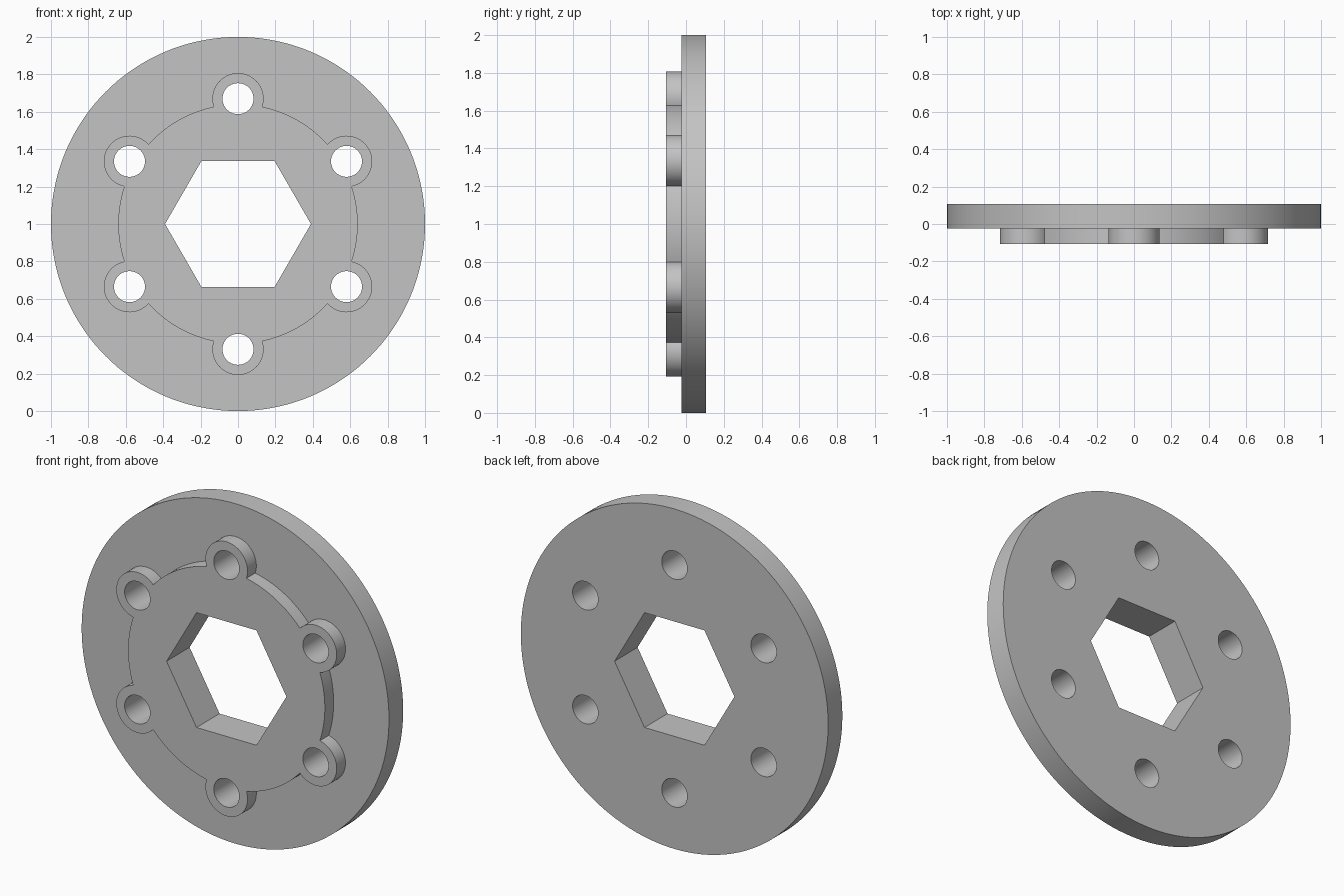
import bpy
import bmesh
from math import acos, cos, pi, radians, sin

BACK, STEP, FRONT = 0.107, -0.025, -0.107
PLATE_R, HUB_R, BOSS_R, HOLE_R, HEX_R = 1.0, 0.64, 0.137, 0.083, 0.39
BOLT_R = 0.67
BOLT_ANGLES = [radians(90 + 60 * k) for k in range(6)]


def arc(cx, cz, r, start, end, n):
    """n points from start towards end, leaving out the end point."""
    return [(cx + r * cos(start + (end - start) * i / n),
             cz + r * sin(start + (end - start) * i / n)) for i in range(n)]


def circle(cx, cz, r, n):
    return arc(cx, cz, r, 0, 2 * pi, n)


def hub_outline():
    """Round hub outline with six circular lobes."""
    a = acos((HUB_R**2 + BOLT_R**2 - BOSS_R**2) / (2 * HUB_R * BOLT_R))
    b = pi - acos((BOLT_R**2 + BOSS_R**2 - HUB_R**2) / (2 * BOLT_R * BOSS_R))
    pts = []
    for t in BOLT_ANGLES:
        pts += arc(BOLT_R * cos(t), BOLT_R * sin(t), BOSS_R, t - b, t + b, 32)
        pts += arc(0, 0, HUB_R, t + a, t + pi / 3 - a, 16)
    return pts


bm = bmesh.new()


def ring(points, y):
    verts = [bm.verts.new((x, y, z + 1)) for x, z in points]
    return [bm.edges.new((v, verts[i - 1])) for i, v in enumerate(verts)], verts


def wall(points, y0, y1):
    """Wall between two copies of an outline; returns both edge loops."""
    (e0, v0), (e1, v1) = ring(points, y0), ring(points, y1)
    for i in range(len(points)):
        bm.faces.new((v0[i - 1], v0[i], v1[i], v1[i - 1]))
    return e0, e1


def cap(loops):
    bmesh.ops.triangle_fill(bm, edges=[e for loop in loops for e in loop],
                            use_beauty=True, normal=(0, -1, 0))


# Walls of the rim, raised hub, hexagonal bore and bolt holes
rim_front, rim_back = wall(circle(0, 0, PLATE_R, 144), STEP, BACK)
hub_front, hub_base = wall(hub_outline(), FRONT, STEP)
bores = [wall(circle(0, 0, HEX_R, 6), FRONT, BACK)]
bores += [wall(circle(BOLT_R * cos(t), BOLT_R * sin(t), HOLE_R, 40), FRONT, BACK)
          for t in BOLT_ANGLES]

# Flat faces: plate front, hub front and plate back
cap([rim_front, hub_base])
cap([hub_front] + [b[0] for b in bores])
cap([rim_back] + [b[1] for b in bores])
bmesh.ops.recalc_face_normals(bm, faces=bm.faces[:])

cube = bpy.data.objects.get("Cube")
if cube:
    bpy.data.objects.remove(cube)

mesh = bpy.data.meshes.new("hub_plate")
bm.to_mesh(mesh)
bm.free()
plate = bpy.data.objects.new("hub_plate", mesh)
bpy.context.collection.objects.link(plate)

# Plain grey material
grey = bpy.data.materials.new("grey")
grey.use_nodes = True
colour = (0.55, 0.55, 0.55, 1)
grey.diffuse_color = colour
grey.node_tree.nodes["Principled BSDF"].inputs["Base Color"].default_value = colour
mesh.materials.append(grey)

# Smooth round walls, sharp corners
bpy.ops.object.select_all(action="DESELECT")
plate.select_set(True)
bpy.context.view_layer.objects.active = plate
bpy.ops.object.shade_smooth_by_angle(angle=radians(30))
